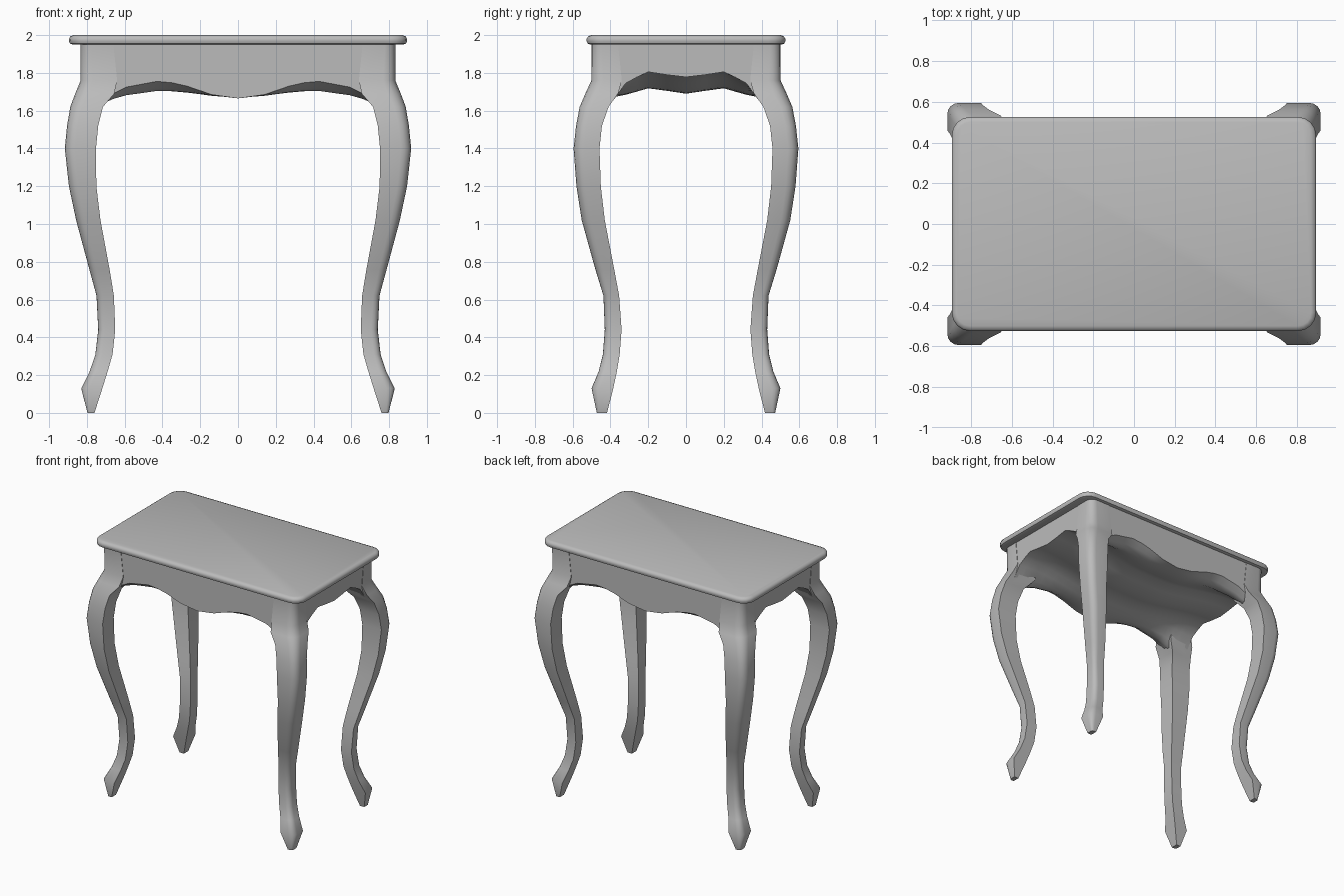
import bpy, bmesh, math

if "Cube" in bpy.data.objects:
    bpy.data.objects.remove(bpy.data.objects["Cube"])

grey = bpy.data.materials.new("plain grey")
grey.use_nodes = True
COLOUR = (0.5, 0.5, 0.5, 1)
grey.diffuse_color = COLOUR
grey.node_tree.nodes["Principled BSDF"].inputs["Base Color"].default_value = COLOUR


def finish(name, bm, angle):
    bmesh.ops.recalc_face_normals(bm, faces=bm.faces)
    mesh = bpy.data.meshes.new(name)
    bm.to_mesh(mesh)
    bm.free()
    mesh.materials.append(grey)
    ob = bpy.data.objects.new(name, mesh)
    bpy.context.collection.objects.link(ob)
    bpy.ops.object.select_all(action="DESELECT")
    ob.select_set(True)
    bpy.context.view_layer.objects.active = ob
    bpy.ops.object.shade_smooth_by_angle(angle=math.radians(angle))
    return ob


def loft(rings):
    """Closed skin through rings of equal point count."""
    bm = bmesh.new()
    loops = [[bm.verts.new(p) for p in ring] for ring in rings]
    for a, b in zip(loops, loops[1:]):
        for i in range(len(a)):
            j = (i + 1) % len(a)
            bm.faces.new((a[i], a[j], b[j], b[i]))
    bm.faces.new(loops[0])
    bm.faces.new(loops[-1])
    return bm


def arc(cx, cy, r, start, steps):
    for i in range(steps + 1):
        a = start + math.pi / 2 * i / steps
        yield cx + r * math.cos(a), cy + r * math.sin(a)


def curve(points, v):
    """Piecewise linear reading of a half profile."""
    for (a, za), (b, zb) in zip(points, points[1:]):
        if v <= b:
            return za + (zb - za) * (v - a) / (b - a)
    return points[-1][1]


# Tabletop: rounded rectangle with a rounded rim
def plan(inset, z):
    w, d, r = 0.895 - inset, 0.526 - inset, 0.09 - inset
    corners = ((1, 1), (-1, 1), (-1, -1), (1, -1))
    return [(x, y, z) for k, (sx, sy) in enumerate(corners)
            for x, y in arc(sx * (w - r), sy * (d - r), r, k * math.pi / 2, 4)]


rim = [(0.02, 1.95), (0.005, 1.955), (0, 1.968), (0, 1.98), (0.007, 1.993), (0.025, 2)]
finish("tabletop", loft([plan(i, z) for i, z in rim]), 50)

# Apron: block with a scalloped, rippled underside
LONG = [(0, 1.665), (.14, 1.685), (.27, 1.73), (.35, 1.748), (.43, 1.755),
        (.59, 1.725), (.66, 1.69), (.72, 1.64), (.83, 1.62)]
SHORT = [(0, 1.778), (.1, 1.79), (.2, 1.81), (.32, 1.77), (.375, 1.69), (.42, 1.63), (.5, 1.62)]
MIDDLE = [(0, 1.69), (.2, 1.72), (.35, 1.68), (.5, 1.665)]
W, D = 0.83, 0.498


def underside(x, y):
    x, y = abs(x), abs(y)
    front = curve(LONG, x)
    t = min(1, max(0, (x - 0.1) / (W - 0.15)))
    t = t * t * (3 - 2 * t)
    inner = curve(MIDDLE, y) * (1 - t) + curve(SHORT, y) * t
    return front + (1 - (y / D) ** 4) * (inner - front)


def both_sides(values):
    return [-v for v in reversed(values[1:])] + values


xs = both_sides([0, .07, .14, .205, .27, .35, .43, .51, .59, .66, .72, .77, W])
ys = both_sides([0, .1, .2, .26, .32, .375, .42, .45, D])
bm = bmesh.new()
low, high = {}, {}
for i, x in enumerate(xs):
    for j, y in enumerate(ys):
        corner = abs(x) == W and abs(y) == D
        px, py = (x * 0.976, y * 0.96) if corner else (x, y)
        low[i, j] = bm.verts.new((px, py, underside(x, y)))
        high[i, j] = bm.verts.new((px, py, 1.953))
m, n = len(xs), len(ys)
for grid in (low, high):
    for i in range(m - 1):
        for j in range(n - 1):
            bm.faces.new([grid[k] for k in ((i, j), (i + 1, j), (i + 1, j + 1), (i, j + 1))])
border = ([(i, 0) for i in range(m - 1)] + [(m - 1, j) for j in range(n - 1)]
          + [(i, n - 1) for i in range(m - 1, 0, -1)] + [(0, j) for j in range(n - 1, 0, -1)])
for a, b in zip(border, border[1:] + border[:1]):
    bm.faces.new((low[a], low[b], high[b], high[a]))
finish("apron", bm, 45)

# Legs: S-curved loft, rounded on the outer corner, mirrored to four
# columns: height, inner x, outer x, inner y, outer y
LEG = [
    (1.953, .66, .833, .36, .501), (1.76, .64, .833, .34, .501),
    (1.69, .655, .862, .36, .533), (1.62, .715, .888, .41, .563),
    (1.52, .74, .905, .445, .582), (1.4, .752, .917, .458, .595),
    (1.2, .75, .895, .451, .58), (1.02, .728, .857, .43, .552),
    (.76, .68, .787, .38, .48), (.62, .657, .749, .354, .437),
    (.44, .65, .74, .341, .43), (.31, .664, .755, .351, .44),
    (.22, .69, .785, .366, .462), (.13, .718, .83, .385, .5), (0, .76, .797, .418, .472),
]
rings = []
for z, x0, x1, y0, y1 in LEG:
    r = 0.4 * min(x1 - x0, y1 - y0)
    outer = list(arc(x1 - r, y1 - r, r, 0, 4))
    rings.append([(x, y, z) for x, y in [(x0, y0), (x1, y0)] + outer + [(x0, y1)]])
legs = finish("legs", loft(rings), 45)
mirror = legs.modifiers.new("four corners", "MIRROR")
mirror.use_axis = (True, True, False)
